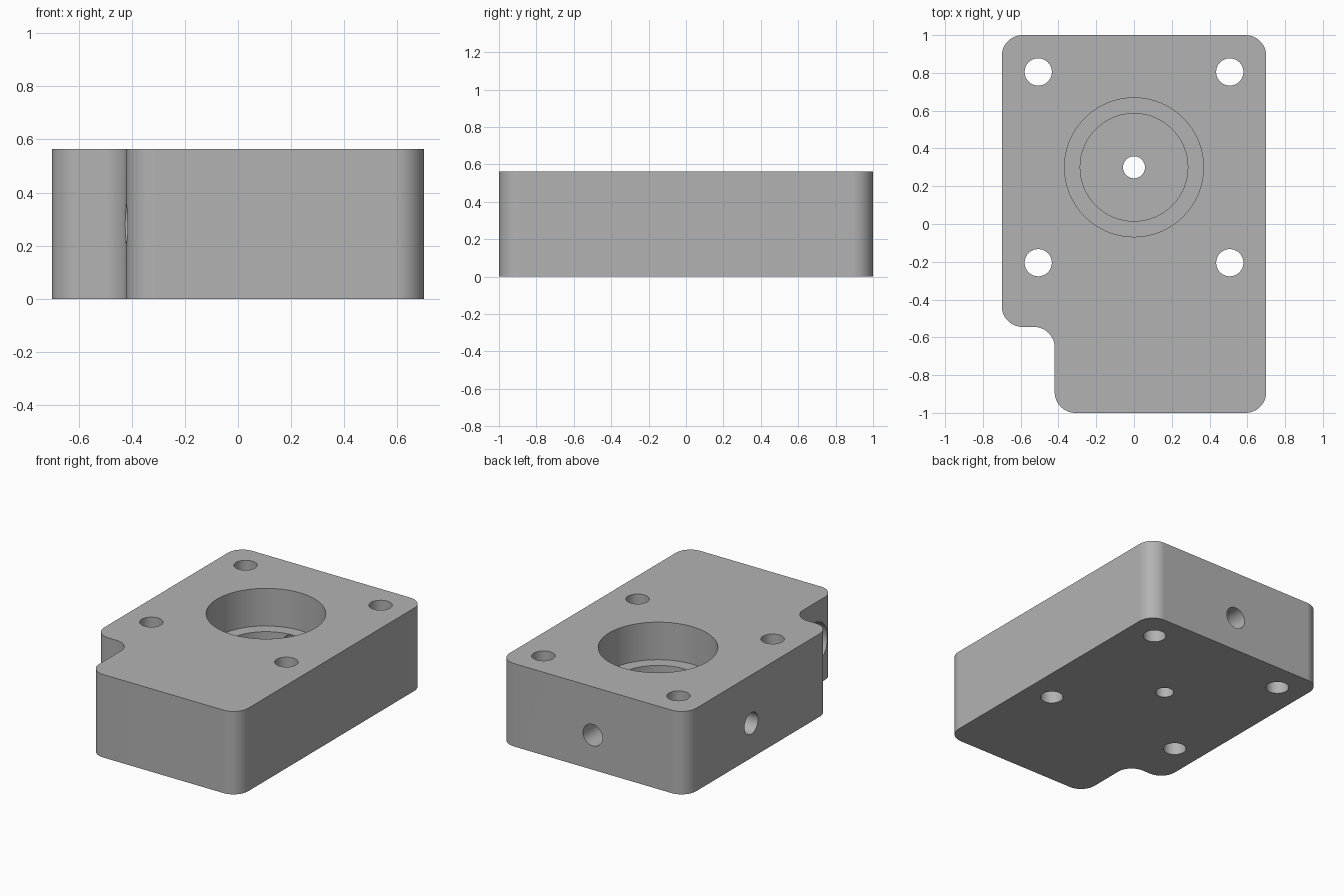
import bpy, bmesh, math
from mathutils import Matrix, Vector

if "Cube" in bpy.data.objects:
    bpy.data.objects.remove(bpy.data.objects["Cube"])

H = 0.563   # block height
R = 0.11    # corner radius

gray = bpy.data.materials.new("metal gray")
gray.diffuse_color = (0.45, 0.45, 0.45, 1)
gray.use_nodes = True
gray.node_tree.nodes["Principled BSDF"].inputs["Base Color"].default_value = gray.diffuse_color


def rounded(points, r, n=16):
    """Round every right-angled corner of an outline."""
    out = []
    for i, p in enumerate(points):
        p = Vector(p)
        a = (Vector(points[i - 1]) - p).normalized()
        b = (Vector(points[(i + 1) % len(points)]) - p).normalized()
        c = p + (a + b) * r
        for k in range(n + 1):
            t = k / n * math.pi / 2
            out.append(c - b * r * math.cos(t) - a * r * math.sin(t))
    return out


def make_object(name, bm):
    bmesh.ops.recalc_face_normals(bm, faces=bm.faces)
    mesh = bpy.data.meshes.new(name)
    bm.to_mesh(mesh)
    bm.free()
    mesh.materials.append(gray)
    obj = bpy.data.objects.new(name, mesh)
    bpy.context.collection.objects.link(obj)
    return obj


def drill(name, start, end, r):
    """Cut a round hole through the block from start to end."""
    start, end = Vector(start), Vector(end)
    axis = end - start
    rot = axis.to_track_quat('Z', 'Y').to_matrix().to_4x4()
    bm = bmesh.new()
    bmesh.ops.create_cone(bm, cap_ends=True, segments=64, radius1=r, radius2=r,
                          depth=axis.length,
                          matrix=Matrix.Translation((start + end) / 2) @ rot)
    cutter = make_object(name, bm)
    cutter.hide_render = True
    mod = block.modifiers.new(name, 'BOOLEAN')
    mod.operation = 'DIFFERENCE'
    mod.solver = 'EXACT'
    mod.object = cutter
    bpy.ops.object.modifier_apply(modifier=name)
    bpy.data.objects.remove(cutter)


# Block with a notched front left corner
outline = [(-0.42, -1), (0.7, -1), (0.7, 1), (-0.7, 1), (-0.7, -0.545), (-0.42, -0.545)]
bm = bmesh.new()
face = bm.faces.new([bm.verts.new((p.x, p.y, 0)) for p in rounded(outline, R)])
ext = bmesh.ops.extrude_face_region(bm, geom=[face])
bmesh.ops.translate(bm, vec=(0, 0, H),
                    verts=[v for v in ext["geom"] if isinstance(v, bmesh.types.BMVert)])
block = make_object("valve_block", bm)
bpy.context.view_layer.objects.active = block
block.select_set(True)

# Stepped bore and its drain hole
drill("main_bore", (0, 0.3, 0.308), (0, 0.3, 0.8), 0.368)
drill("inner_bore", (0, 0.3, 0.15), (0, 0.3, 0.7), 0.285)
drill("drain_hole", (0, 0.3, -0.1), (0, 0.3, 0.4), 0.058)

# Four mounting holes
for x in (-0.507, 0.507):
    for y in (-0.205, 0.805):
        drill("mounting_hole", (x, y, -0.1), (x, y, 0.8), 0.072)

# Side ports into the bore, and the wide port in the notch wall
drill("back_port", (0, 1.1, 0.235), (0, 0.4, 0.235), 0.073)
drill("left_port", (-0.8, 0.3, 0.235), (-0.1, 0.3, 0.235), 0.073)
drill("notch_port", (-0.6, -0.772, H / 2), (0.1, -0.772, H / 2), 0.148)

# Smooth round walls, flat faces kept flat
bpy.ops.object.shade_smooth_by_angle(angle=math.radians(30))
wn = block.modifiers.new("flat_faces", 'WEIGHTED_NORMAL')
wn.keep_sharp = True
